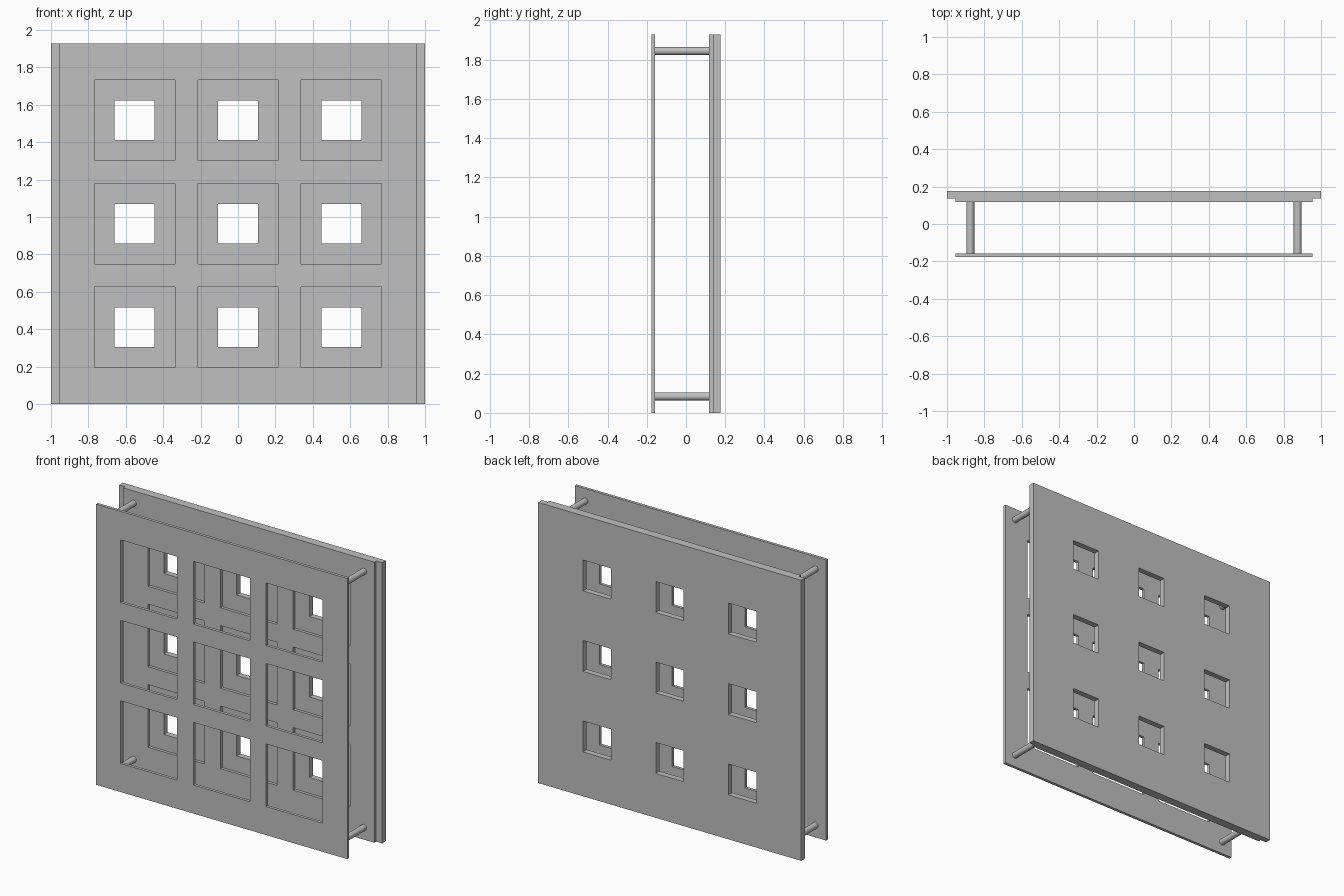
import bpy, bmesh, math
from mathutils import Matrix

cube = bpy.data.objects.get("Cube")
if cube:
    bpy.data.objects.remove(cube, do_unlink=True)

HEIGHT = 1.928
MID = HEIGHT / 2
PITCH = 0.553          # spacing of the window openings

grey = bpy.data.materials.new("light_grey")
grey.use_nodes = True
colour = (0.53, 0.53, 0.53, 1)
grey.diffuse_color = colour
grey.node_tree.nodes["Principled BSDF"].inputs["Base Color"].default_value = colour


def add_object(name, bm):
    mesh = bpy.data.meshes.new(name)
    bm.to_mesh(mesh)
    bm.free()
    mesh.materials.append(grey)
    obj = bpy.data.objects.new(name, mesh)
    bpy.context.collection.objects.link(obj)
    return obj


def window_plate(name, half_width, half_hole, y_front, y_back):
    """Upright plate with a 3 x 3 set of square openings."""
    cuts = [c * PITCH + s * half_hole for c in (-1, 0, 1) for s in (-1, 1)]
    xs = [-half_width] + cuts + [half_width]
    zs = [0] + [MID + c for c in cuts] + [HEIGHT]
    bm = bmesh.new()
    grid = [[bm.verts.new((x, y_front, z)) for x in xs] for z in zs]
    for r in range(7):
        for c in range(7):
            if r % 2 and c % 2:      # leave the opening empty
                continue
            bm.faces.new((grid[r][c], grid[r][c + 1],
                          grid[r + 1][c + 1], grid[r + 1][c]))
    # Give the sheet its thickness
    out = bmesh.ops.extrude_face_region(bm, geom=bm.faces[:], use_keep_orig=True)
    moved = [g for g in out["geom"] if isinstance(g, bmesh.types.BMVert)]
    bmesh.ops.translate(bm, verts=moved, vec=(0, y_back - y_front, 0))
    bmesh.ops.recalc_face_normals(bm, faces=bm.faces[:])
    return add_object(name, bm)


# Thin front plate and the stepped, two-layer back panel
window_plate("front_plate", 0.955, 0.215, -0.177, -0.157)
window_plate("back_panel_inner_layer", 0.955, 0.215, 0.117, 0.137)
window_plate("back_panel_outer_layer", 1.0, 0.106, 0.137, 0.177)

# Round spacer rods in the four corners
for side, x in (("left", 0.875), ("right", -0.875)):
    for level, z in (("lower", 0.084), ("upper", HEIGHT - 0.084)):
        bm = bmesh.new()
        bmesh.ops.create_cone(
            bm, cap_ends=True, segments=32, radius1=0.021, radius2=0.021, depth=0.274,
            matrix=Matrix.Translation((x, -0.02, z)) @ Matrix.Rotation(math.pi / 2, 4, "X"))
        for f in bm.faces:
            f.smooth = len(f.verts) == 4
        for e in bm.edges:
            e.smooth = e.calc_face_angle(0) < math.radians(40)
        add_object(f"spacer_rod_{level}_{side}", bm)
